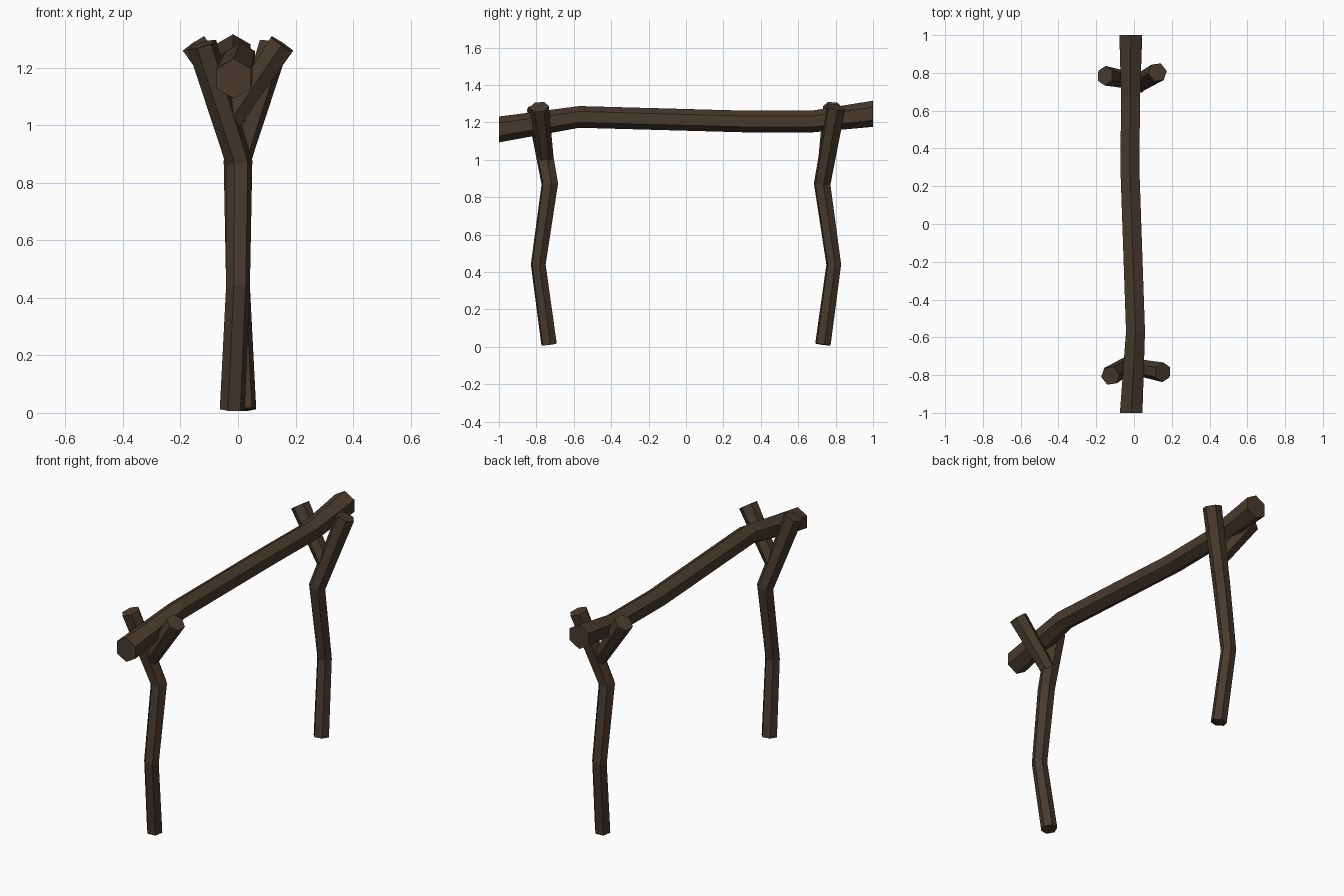
import bpy, bmesh, math
from mathutils import Vector

if "Cube" in bpy.data.objects:
    bpy.data.objects.remove(bpy.data.objects["Cube"])

bark = bpy.data.materials.new("dark brown wood")
bark.diffuse_color = (0.065, 0.042, 0.026, 1)
bark.use_nodes = True
bark.node_tree.nodes["Principled BSDF"].inputs["Base Color"].default_value = bark.diffuse_color


def log(name, path, phase=0.0, side=(1, 0, 0), fixed=None):
    """Six-sided log through points (x, y, z, radius); fixed = ring normal for every ring."""
    pts = [Vector(p[:3]) for p in path]
    n = len(pts)
    bm = bmesh.new()
    rings = []
    for i, p in enumerate(pts):
        a = (p - pts[i - 1]).normalized() if i else Vector()
        b = (pts[i + 1] - p).normalized() if i < n - 1 else Vector()
        t = Vector(fixed) if fixed else (a + b).normalized()
        u = Vector(side)
        u = (u - t * u.dot(t)).normalized()
        v = t.cross(u)
        ring = []
        for k in range(6):
            ang = math.radians(phase + 60 * k)
            ring.append(bm.verts.new(p + path[i][3] * (u * math.cos(ang) + v * math.sin(ang))))
        rings.append(ring)
    for r0, r1 in zip(rings, rings[1:]):
        for k in range(6):
            j = (k + 1) % 6
            bm.faces.new((r0[k], r0[j], r1[j], r1[k]))
    bm.faces.new(rings[0][::-1])
    bm.faces.new(rings[-1])
    bmesh.ops.recalc_face_normals(bm, faces=bm.faces)
    me = bpy.data.meshes.new(name)
    bm.to_mesh(me)
    bm.free()
    me.materials.append(bark)
    ob = bpy.data.objects.new(name, me)
    bpy.context.collection.objects.link(ob)
    return ob


# crooked crossbeam with upright cut ends
log("crossbeam", [(-0.015, -1, 1.162, 0.069), (0.008, -0.57, 1.229, 0.058),
                  (-0.022, 0.3, 1.205, 0.058), (-0.018, 0.67, 1.204, 0.058),
                  (-0.017, 1, 1.246, 0.070)], phase=30, fixed=(0, 1, 0))

# forked posts: the back one is the front one turned half round
post = [(-0.02, -0.732, 0.012, 0.044), (0.0, -0.79, 0.44, 0.042),
        (0.004, -0.728, 0.87, 0.047), (-0.125, -0.803, 1.28, 0.052)]
branch = [(-0.03, -0.75, 1.01, 0.042), (0.153, -0.785, 1.282, 0.052)]
for label, s in (("front", 1), ("back", -1)):
    turn = lambda path: [(s * x, s * y, z, r) for x, y, z, r in path]
    log(label + "_post", turn(post), phase=10, side=(s, 0, 0))
    log(label + "_fork_branch", turn(branch), phase=0, side=(0, s, 0))
